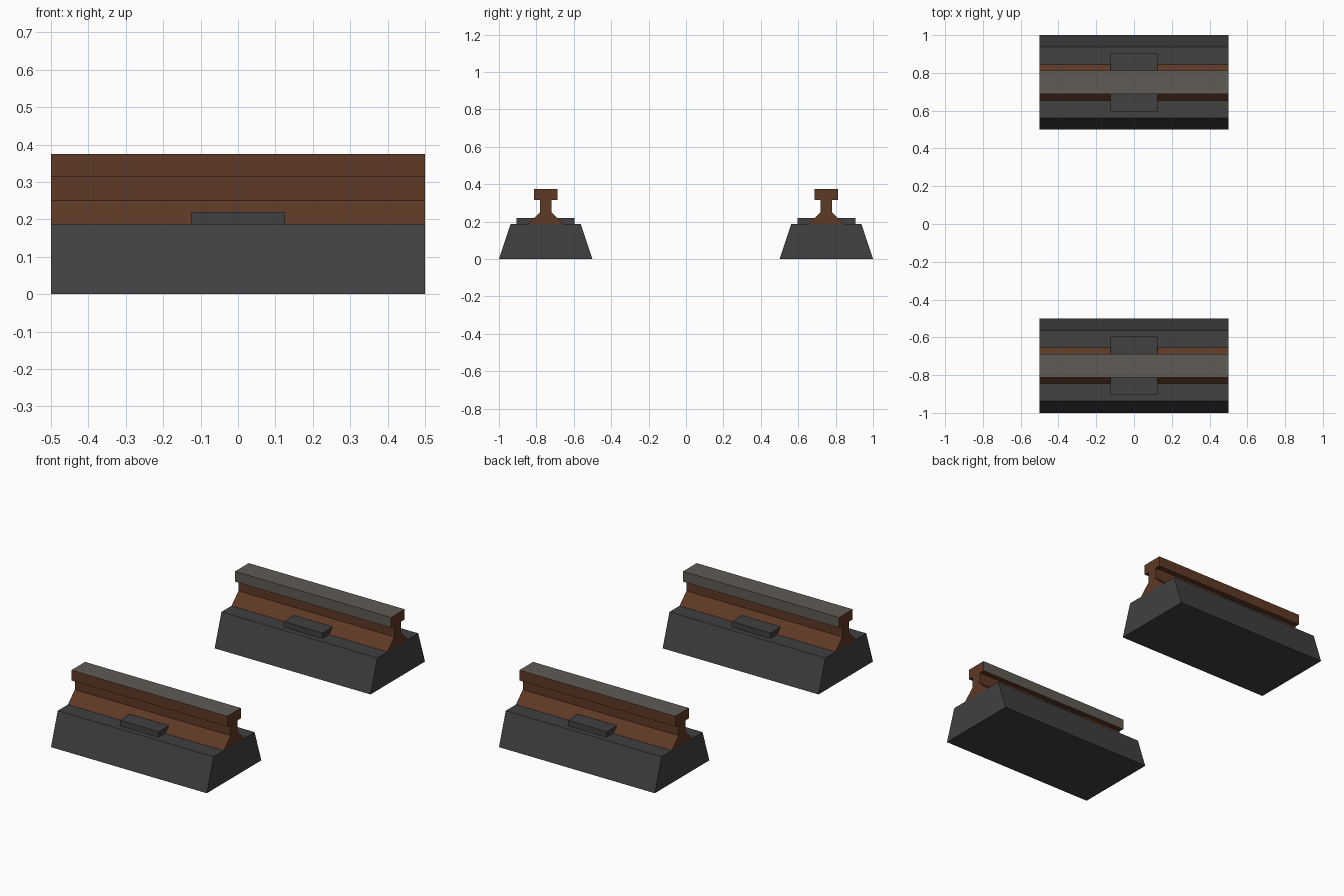
import bpy, bmesh

if "Cube" in bpy.data.objects:
    bpy.data.objects.remove(bpy.data.objects["Cube"])


def material(name, rgb):
    m = bpy.data.materials.new(name)
    m.diffuse_color = (*rgb, 1.0)
    m.use_nodes = True
    m.node_tree.nodes["Principled BSDF"].inputs["Base Color"].default_value = m.diffuse_color
    return m


DARK = material("dark_stone", (0.052, 0.052, 0.052))
RUST = material("rust_brown", (0.112, 0.041, 0.019))
STEEL = material("worn_steel", (0.116, 0.104, 0.089))

RAIL_Y = 0.75


def extrude_half_profile(name, half, length, y, mats):
    """Mirror a (half width, z) outline and sweep it along x, centred on y."""
    outline = half + [(-w, z) for w, z in reversed(half)]
    bm = bmesh.new()
    face = bm.faces.new([bm.verts.new((-length / 2, y + w, z)) for w, z in outline])
    ext = bmesh.ops.extrude_face_region(bm, geom=[face])
    verts = [g for g in ext["geom"] if isinstance(g, bmesh.types.BMVert)]
    bmesh.ops.translate(bm, verts=verts, vec=(length, 0, 0))
    bmesh.ops.recalc_face_normals(bm, faces=bm.faces)
    mesh = bpy.data.meshes.new(name)
    bm.to_mesh(mesh)
    bm.free()
    for m in mats:
        mesh.materials.append(m)
    obj = bpy.data.objects.new(name, mesh)
    bpy.context.collection.objects.link(obj)
    return obj


for side, label in ((-1, "front"), (1, "back")):
    y = side * RAIL_Y
    # sloped footing under the rail
    extrude_half_profile(label + "_footing", [(0.25, 0), (0.1875, 0.1875)], 1.0, y, [DARK])
    # fastening plate, passing through the rail foot
    extrude_half_profile(label + "_plate", [(0.155, 0.18), (0.155, 0.22)], 0.25, y, [DARK])
    # rail: flared foot, web and head
    rail = extrude_half_profile(
        label + "_rail",
        [(0.095, 0.1875), (0.031, 0.25), (0.031, 0.315), (0.0625, 0.315), (0.0625, 0.375)],
        1.0, y, [RUST, STEEL])
    # polished steel on the top and the inner side of the head
    for p in rail.data.polygons:
        top = p.normal.z > 0.9 and p.center.z > 0.37
        inner = p.normal.y * side < -0.9 and p.center.z > 0.32
        if top or inner:
            p.material_index = 1
